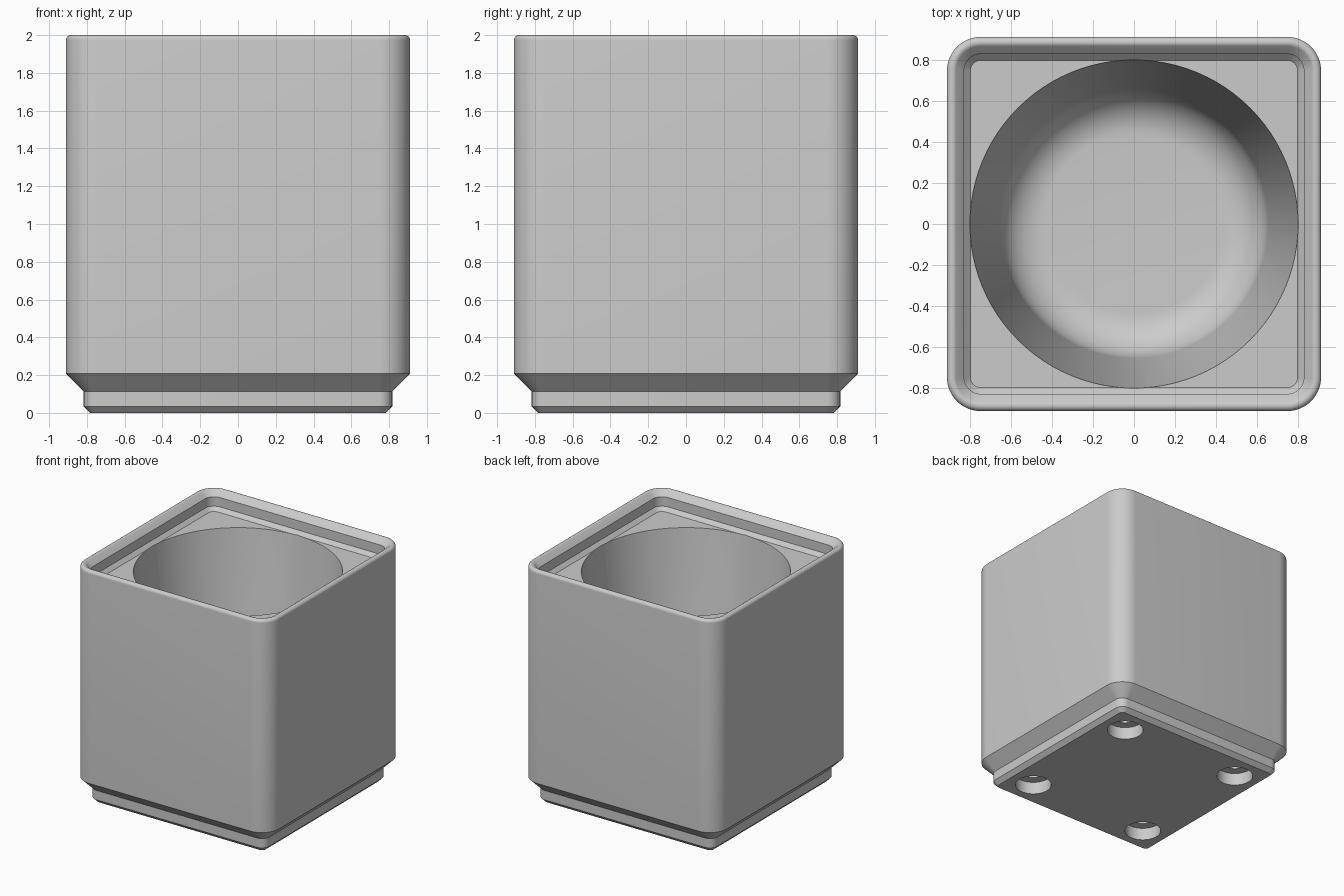
import bpy, bmesh
from math import sin, cos, pi, radians

if "Cube" in bpy.data.objects:
    bpy.data.objects.remove(bpy.data.objects["Cube"])

S = 2 / 45.55      # model was laid out in mm; scale so the height is 2
CORE = 17.0        # half width of the square the rounded outline is offset from


def rounded_square(r, z, seg=12):
    pts = []
    for q, (sx, sy) in enumerate([(1, 1), (-1, 1), (-1, -1), (1, -1)]):
        for i in range(seg + 1):
            a = (q + i / seg) * pi / 2
            pts.append((S * (sx * CORE + r * cos(a)), S * (sy * CORE + r * sin(a)), S * z))
    return pts


def circle(r, z, x=0, y=0, n=96):
    return [(S * (x + r * cos(2 * pi * i / n)), S * (y + r * sin(2 * pi * i / n)), S * z)
            for i in range(n)]


def loft(name, rings):
    bm = bmesh.new()
    loops = [[bm.verts.new(p) for p in ring] for ring in rings]
    n = len(loops[0])
    for a, b in zip(loops, loops[1:]):
        for i in range(n):
            j = (i + 1) % n
            bm.faces.new((a[i], a[j], b[j], b[i]))
    bm.faces.new(loops[0][::-1])
    bm.faces.new(loops[-1])
    bmesh.ops.recalc_face_normals(bm, faces=bm.faces)
    me = bpy.data.meshes.new(name)
    bm.to_mesh(me)
    bm.free()
    ob = bpy.data.objects.new(name, me)
    bpy.context.collection.objects.link(ob)
    return ob


# Body: stepped foot, straight walls, rounded rim and stepped inner lip
profile = [(0.8, 0), (1.6, 0.8), (1.6, 2.6), (3.75, 4.75)]
profile += [(3.15 + 0.6 * cos(radians(a)), 44.95 + 0.6 * sin(radians(a)))
            for a in range(0, 136, 15)]
profile += [(1.85, 44.5), (1.85, 42.7), (1.15, 42)]
body = loft("storage_bin", [rounded_square(r, z) for r, z in profile])

# Cup cavity: tapered wall with a rounded bottom edge
FLOOR, FIL, TOP_R, LOW_R = 7.0, 5.0, 18.2, 14.9
tilt = 0.09
cup = [(TOP_R + 0.1 * tilt, 42.1), (TOP_R, 42)]
cup += [(LOW_R - FIL + FIL * cos(a), FLOOR + FIL - FIL * sin(a))
        for a in [tilt + (pi / 2 - tilt) * i / 12 for i in range(13)]]
cutters = [loft("cup_cutter", [circle(r, z) for r, z in cup])]

# Magnet pockets with narrower screw holes in the underside
for x in (-13, 13):
    for y in (-13, 13):
        hole = [(3.25, -1), (3.25, 2.4), (1.5, 2.4), (1.5, 6)]
        cutters.append(loft("magnet_hole_cutter", [circle(r, z, x, y, 48) for r, z in hole]))

bpy.context.view_layer.objects.active = body
body.select_set(True)
for c in cutters:
    c.hide_render = True
    m = body.modifiers.new("cut", "BOOLEAN")
    m.operation = "DIFFERENCE"
    m.solver = "EXACT"
    m.object = c
    bpy.ops.object.modifier_apply(modifier=m.name)
    bpy.data.objects.remove(c)

bpy.ops.object.shade_smooth_by_angle(angle=radians(30))
